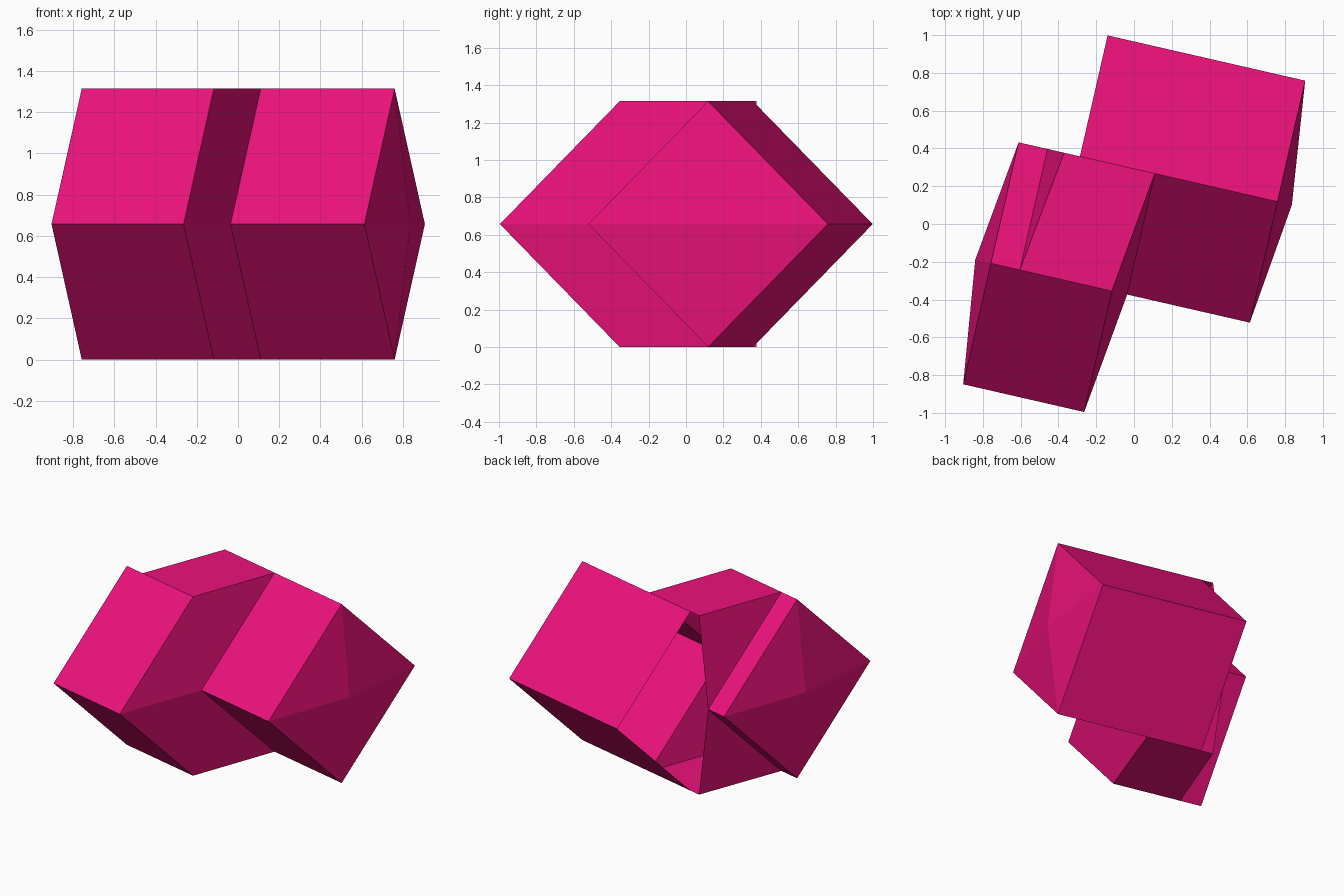
import bpy, bmesh, math
from mathutils import Matrix

if "Cube" in bpy.data.objects:
    bpy.data.objects.remove(bpy.data.objects["Cube"])

H = 0.657                                  # half diagonal of the diamond section
V_LEFT, V_RIGHT = -0.372, 0.285            # section centres of the two arms
TURN = Matrix.Rotation(math.radians(-12.9), 4, 'Z')

pink = bpy.data.materials.new("pink")
pink.diffuse_color = (0.85, 0.006, 0.2, 1)
pink.use_nodes = True
pink.node_tree.nodes["Principled BSDF"].inputs["Base Color"].default_value = pink.diffuse_color


def build(name, faces):
    """Make a flat-shaded object from faces given as corner tuples, turned about z."""
    bm = bmesh.new()
    for f in faces:
        bm.faces.new([bm.verts.new(p) for p in f])
    bmesh.ops.remove_doubles(bm, verts=bm.verts, dist=0.0005)
    bmesh.ops.recalc_face_normals(bm, faces=bm.faces)
    bm.transform(TURN)
    mesh = bpy.data.meshes.new(name)
    bm.to_mesh(mesh)
    bm.free()
    mesh.materials.append(pink)
    ob = bpy.data.objects.new(name, mesh)
    bpy.context.collection.objects.link(ob)
    return ob


def arm(name, v, outer, apex, front, back):
    """Hollow diamond tube with a shallow pyramid cap; front and back walls end separately."""
    ring = [(v - H, H), (v, 2 * H), (v + H, H), (v, 0)]
    inner = [front, back, back, front]
    faces = []
    for i in range(4):
        a, b = ring[i], ring[(i + 1) % 4]
        faces.append([(outer, *a), (outer, *b), (inner[i], *b), (inner[i], *a)])
        faces.append([(outer, *b), (outer, *a), (apex, v, H)])
    return build(name, faces)


# Two offset arms
arm("left_arm", V_LEFT, -0.692, -0.777, -0.035, -0.535)
arm("right_arm", V_RIGHT, 0.714, 0.792, 0.048, -0.359)

# Slanted bridge: flat top and bottom, folded right side, triangular left side
bridge = []
for z in (2 * H, 0):
    fl, fr = (-0.535, V_LEFT, z), (-0.035, V_LEFT, z)
    bl, br = (-0.445, V_RIGHT, z), (0.048, V_RIGHT, z)
    bridge += [
        [fl, fr, br, bl],
        [fr, br, (0.048, V_RIGHT - H, H), (-0.035, V_LEFT - H, H)],
        [fl, bl, (-0.535, V_LEFT + H, H)],
    ]
build("bridge", bridge)
